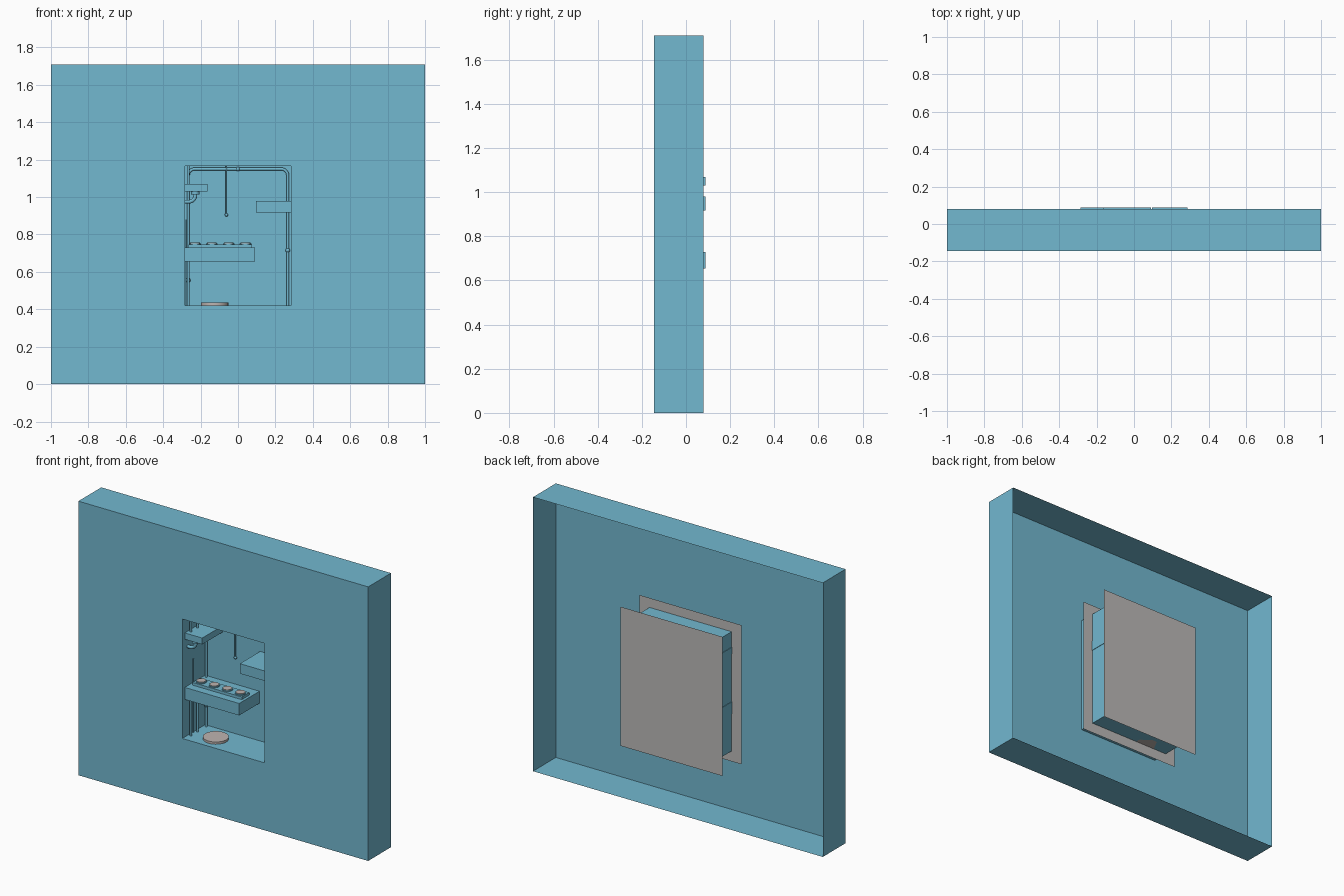
import bpy, bmesh, math
from mathutils import Vector

if "Cube" in bpy.data.objects:
    bpy.data.objects.remove(bpy.data.objects["Cube"])


def material(name, rgb):
    m = bpy.data.materials.new(name)
    m.diffuse_color = (*rgb, 1)
    m.use_nodes = True
    m.node_tree.nodes["Principled BSDF"].inputs["Base Color"].default_value = m.diffuse_color
    return m


BLUE = material("blue", (0.17, 0.48, 0.63))
GREY = material("grey", (0.50, 0.49, 0.48))
WARM = material("warm_grey", (0.52, 0.46, 0.44))

# niche opening
X0, X1, Z0, Z1 = -0.283, 0.283, 0.421, 1.166
FRONT, BACK = -0.145, 0.08


def finish(name, bm, mat, smooth=False):
    me = bpy.data.meshes.new(name)
    bm.to_mesh(me)
    bm.free()
    me.materials.append(mat)
    for p in me.polygons:
        p.use_smooth = smooth and len(p.vertices) == 4
    ob = bpy.data.objects.new(name, me)
    bpy.context.collection.objects.link(ob)
    return ob


def rect(bm, x0, x1, z0, z1, y):
    return [bm.verts.new(c) for c in ((x0, y, z0), (x1, y, z0), (x1, y, z1), (x0, y, z1))]


def bridge(bm, a, b):
    for i in range(len(a)):
        j = (i + 1) % len(a)
        bm.faces.new((a[i], a[j], b[j], b[i]))


def box(name, x0, x1, y0, y1, z0, z1, mat=BLUE):
    bm = bmesh.new()
    a, b = rect(bm, x0, x1, z0, z1, y0), rect(bm, x0, x1, z0, z1, y1)
    bridge(bm, b, a)
    bm.faces.new(a)
    bm.faces.new(b[::-1])
    return finish(name, bm, mat)


def disc(name, x, y, z, r, h, mat, n=24):
    bm = bmesh.new()
    bmesh.ops.create_cone(bm, cap_ends=True, segments=n, radius1=r, radius2=r, depth=h)
    bmesh.ops.translate(bm, vec=(x, y, z + h / 2), verts=bm.verts)
    return finish(name, bm, mat, True)


def ball(name, loc, r):
    bm = bmesh.new()
    bmesh.ops.create_uvsphere(bm, u_segments=12, v_segments=8, radius=r)
    bmesh.ops.translate(bm, vec=loc, verts=bm.verts)
    return finish(name, bm, BLUE, True)


def pipe(name, pts, r, n=10):
    """Tube swept along a list of points."""
    bm = bmesh.new()
    pts = [Vector(p) for p in pts]
    rings = []
    for i, p in enumerate(pts):
        t = (pts[min(i + 1, len(pts) - 1)] - pts[max(i - 1, 0)]).normalized()
        u = Vector((0, 1, 0))          # every path stays in an xz plane
        v = t.cross(u)
        rings.append([bm.verts.new(p + r * (math.cos(k * math.tau / n) * u + math.sin(k * math.tau / n) * v))
                      for k in range(n)])
    for a, b in zip(rings, rings[1:]):
        bridge(bm, a, b)
    bm.faces.new(rings[0])
    bm.faces.new(rings[-1])
    bmesh.ops.recalc_face_normals(bm, faces=bm.faces)
    return finish(name, bm, BLUE, True)


def arc(cx, y, cz, r, a0, a1, n=8):
    return [(cx + r * math.cos(a), y, cz + r * math.sin(a))
            for a in (math.radians(a0 + (a1 - a0) * i / n) for i in range(n + 1))]


# wall shell, open at the back, with the niche sunk into it
bm = bmesh.new()
rim = rect(bm, -1, 1, 0, 1.71, BACK)
face = rect(bm, -1, 1, 0, 1.71, FRONT)
hole = rect(bm, X0, X1, Z0, Z1, FRONT)
deep = rect(bm, X0, X1, Z0, Z1, BACK)
bridge(bm, rim, face)
bridge(bm, face, hole)
bridge(bm, hole, deep)
bm.faces.new(deep)
finish("wall_with_niche", bm, BLUE)

# grey frame around the niche and grey plate behind it
bm = bmesh.new()
bridge(bm, rect(bm, -0.352, 0.352, 0.357, 1.225, -0.045), rect(bm, X0, X1, Z0, Z1, -0.045))
finish("niche_frame", bm, GREY)
bm = bmesh.new()
bm.faces.new(rect(bm, -0.352, 0.352, 0.357, 1.225, 0.145)[::-1])
finish("back_plate", bm, GREY)

# shelves poke slightly through the niche walls
box("lower_shelf", -0.286, 0.092, -0.12, 0.088, 0.655, 0.73)
box("right_shelf", 0.097, 0.286, -0.12, 0.088, 0.918, 0.98)
box("upper_shelf", -0.286, -0.163, -0.12, 0.088, 1.03, 1.07)

# tray with four discs, floor disc
box("tray", -0.265, 0.075, -0.07, 0.005, 0.73, 0.747)
for i in range(4):
    x = -0.23 + 0.09 * i
    disc(f"tray_cup_{i + 1}", x, -0.033, 0.747, 0.031, 0.006, BLUE)
    disc(f"tray_disc_{i + 1}", x, -0.033, 0.753, 0.026, 0.003, WARM)
disc("floor_disc", -0.125, -0.04, Z0, 0.073, 0.014, WARM, 32)

# arched pipe along the back wall, with joint beads
py, px, pz, r = 0.066, 0.266, 1.15, 0.035
pipe("arched_pipe", [(-px, py, Z0)] + arc(-px + r, py, pz - r, r, 180, 90)
     + arc(px - r, py, pz - r, r, 90, 0) + [(px, py, Z0)], 0.008)
for i, (x, z) in enumerate(((0, pz), (px, 0.715), (-px, 0.555))):
    ball(f"pipe_joint_{i + 1}", (x, py, z), 0.012)

# hanging cord
pipe("hanging_cord", [(-0.062, 0.062, 0.91), (-0.062, 0.062, Z1)], 0.0035, 8)
ball("cord_bead", (-0.062, 0.062, 0.905), 0.009)

# upright rods on the left wall
for i, (x, y, z0, z1) in enumerate(((-0.278, -0.043, Z0, 0.88), (-0.266, -0.085, Z0, 0.655),
                                    (-0.266, -0.02, Z0, 0.655), (-0.266, -0.085, 1.07, Z1),
                                    (-0.266, -0.02, 1.07, Z1))):
    pipe(f"left_rod_{i + 1}", [(x, y, z0), (x, y, z1)], 0.004 if i == 0 else 0.007)

# drain elbow under the upper shelf
pipe("drain_elbow", [(-0.228, -0.09, 1.03)] + arc(-0.263, -0.09, 1.01, 0.035, 0, -90)
     + [(X0, -0.09, 0.975)], 0.010, 12)
disc("drain_collar", -0.228, -0.09, 1.014, 0.022, 0.016, BLUE, 16)
